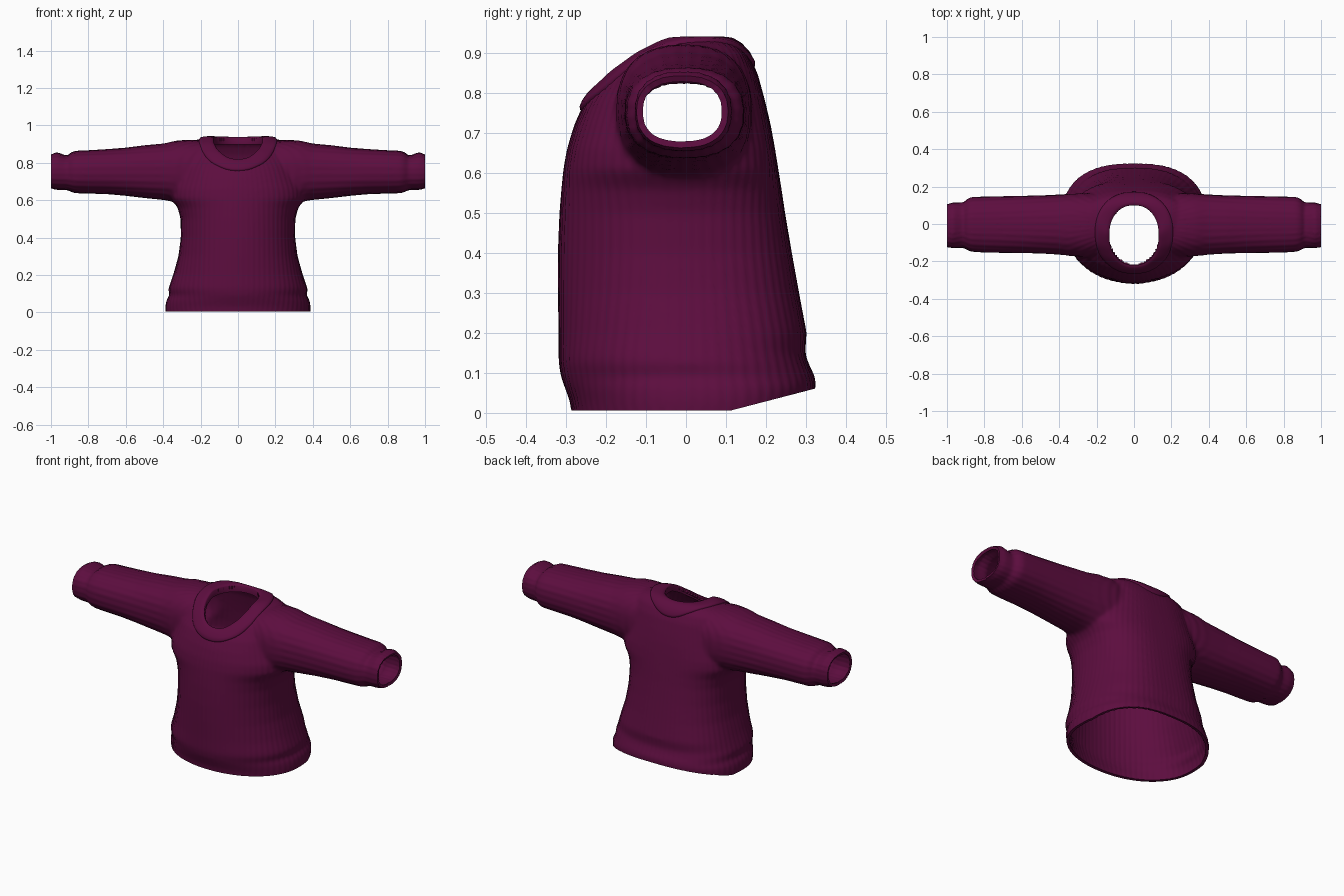
import bpy, bmesh
from math import sin, cos, pi, atan2, copysign
from mathutils import Vector
from mathutils.bvhtree import BVHTree

cube = bpy.data.objects.get("Cube")
if cube:
    bpy.data.objects.remove(cube, do_unlink=True)

wool = bpy.data.materials.new("plum_wool")
wool.use_nodes = True
PLUM = (0.108, 0.004, 0.049, 1)
wool.diffuse_color = PLUM
shader = next(n for n in wool.node_tree.nodes if n.type == 'BSDF_PRINCIPLED')
shader.inputs["Base Color"].default_value = PLUM
shader.inputs["Roughness"].default_value = 0.9


def new_object(name, bm):
    mesh = bpy.data.meshes.new(name)
    bm.to_mesh(mesh)
    bm.free()
    mesh.materials.append(wool)
    ob = bpy.data.objects.new(name, mesh)
    bpy.context.collection.objects.link(ob)
    return ob


def activate(ob):
    bpy.ops.object.select_all(action='DESELECT')
    ob.select_set(True)
    bpy.context.view_layer.objects.active = ob


def apply_modifier(ob, kind, **settings):
    mod = ob.modifiers.new(kind.lower(), kind)
    for key, value in settings.items():
        setattr(mod, key, value)
    activate(ob)
    bpy.ops.object.modifier_apply(modifier=mod.name)


def oval(i, n, front, back):
    """Point i of n on a unit superellipse, with its own power for each half."""
    a = 2 * pi * i / n
    c, s = cos(a), sin(a)
    power = back if s > 0 else front
    return (copysign(abs(c) ** (2 / power), c),
            copysign(abs(s) ** (2 / power), s))


def bridge(bm, rings):
    n = len(rings[0])
    for a, b in zip(rings, rings[1:]):
        for i in range(n):
            j = (i + 1) % n
            bm.faces.new((a[i], a[j], b[j], b[i]))


def loft(bm, rings):
    """Closed skin through rings of points."""
    rings = [[bm.verts.new(p) for p in ring] for ring in rings]
    bridge(bm, rings)
    bm.faces.new(rings[0])
    bm.faces.new(rings[-1])


# Torso sections: height, half width, front y, back y
TORSO = [
    (-.04, .385, -.28, .30), (.03, .388, -.29, .315), (.065, .382, -.303, .325),
    (.09, .366, -.312, .322), (.125, .372, -.318, .305), (.15, .363, -.318, .297),
    (.2, .346, -.318, .301), (.3, .318, -.32, .282), (.4, .305, -.32, .264),
    (.5, .306, -.316, .247), (.56, .322, -.311, .238), (.61, .36, -.306, .23),
    (.66, .36, -.297, .222), (.72, .335, -.279, .211), (.78, .318, -.252, .197),
    (.85, .30, -.195, .178), (.895, .28, -.14, .156), (.918, .235, -.1, .135),
    (.933, .18, -.08, .115)]
# Sleeve sections: x, bottom z, top z, front y, back y
SLEEVE = [
    (.1, .62, .91, -.16, .15), (.26, .585, .922, -.175, .165),
    (.33, .59, .918, -.172, .162), (.4, .602, .902, -.163, .157),
    (.5, .612, .893, -.157, .152), (.6, .624, .88, -.155, .15),
    (.7, .633, .872, -.154, .148), (.8, .636, .866, -.152, .146),
    (.87, .638, .863, -.148, .144), (.895, .645, .855, -.138, .132),
    (.91, .656, .835, -.126, .112), (.93, .655, .842, -.127, .115),
    (.97, .655, .857, -.129, .115), (.985, .66, .85, -.126, .108),
    (1.03, .67, .83, -.12, .10)]
SIDES = 64

bm = bmesh.new()
loft(bm, [[(w * u, (f + b) / 2 + (b - f) / 2 * v, z)
           for u, v in (oval(i, SIDES, 2.1, 2.6) for i in range(SIDES))]
          for z, w, f, b in TORSO])
for side in (-1, 1):
    loft(bm, [[(side * x, (f + b) / 2 + (b - f) / 2 * u, (lo + hi) / 2 + (hi - lo) / 2 * v)
               for u, v in (oval(i, SIDES, 2.4, 2.4) for i in range(SIDES))]
              for x, lo, hi, f, b in SLEEVE])
bmesh.ops.recalc_face_normals(bm, faces=bm.faces)
sweater = new_object("sweater_body", bm)

# Fuse torso and sleeves and soften the armpits
apply_modifier(sweater, 'REMESH', mode='VOXEL', voxel_size=0.01)
apply_modifier(sweater, 'SMOOTH', factor=0.5, iterations=10)

bm = bmesh.new()
bm.from_mesh(sweater.data)
surface = BVHTree.FromBMesh(bm)

# Collar: a raised band draped over the neckline
NECK_IN = (.132, .16, -.06)
NECK_OUT = (.208, .216, -.046)


def neck_point(t, i, n):
    """Point on the neckline, t = 0 inner edge to 1 outer edge."""
    a, b, c = (p + (q - p) * t for p, q in zip(NECK_IN, NECK_OUT))
    u, v = oval(i, n, 2.2, 2.2)
    return a * u, c + b * v


N = 96
collar = bmesh.new()
rings = []
for t, lift in ((0, -.035), (0, .0), (.05, .005), (.25, .008), (.5, .009),
                (.75, .009), (.93, .008), (1, .003), (1.01, -.008)):
    ring = []
    for i in range(N):
        x, y = neck_point(t, i, N)
        hit, normal, _, _ = surface.ray_cast(Vector((x, y, 2)), Vector((0, 0, -1)))
        push = Vector((0, 0, lift)) if t == 0 else normal * lift
        ring.append(collar.verts.new(hit + push))
    rings.append(ring)
bridge(collar, rings)
bmesh.ops.recalc_face_normals(collar, faces=collar.faces)
if sum(f.normal.z for f in collar.faces) < 0:
    bmesh.ops.reverse_faces(collar, faces=collar.faces)
collar_ob = new_object("collar", collar)

# Open the neck
a, b, c = NECK_IN
hole = [f for f in bm.faces
        if (p := f.calc_center_median()).z > .6
        and (p.x / a) ** 2 + ((p.y - c) / b) ** 2 < 1.1]
bmesh.ops.delete(bm, geom=hole, context='FACES')

# Open the hem (raised at the back) and both cuffs
for point, outward in (((0, 0, .006), (0, 0, -1)), ((0, .12, .008), (0, .26, -1)),
                       ((1, 0, 0), (1, 0, 0)), ((-1, 0, 0), (-1, 0, 0))):
    bmesh.ops.bisect_plane(bm, geom=bm.verts[:] + bm.edges[:] + bm.faces[:],
                           plane_co=point, plane_no=outward, clear_outer=True)
bmesh.ops.remove_doubles(bm, verts=bm.verts, dist=0.004)

# Knit ribs: vertical on the torso, lengthwise on the sleeves
bm.normal_update()
moves = []
for v in bm.verts:
    if v.is_boundary:
        continue
    x, y, z = v.co
    sleeve = min(max((abs(x) - .3) / .12, 0), 1) if z > .55 else 0
    rib = ((1 - sleeve) * sin(atan2(y, x) * 70)
           + sleeve * sin(atan2(z - .75, y) * 26))
    moves.append((v, v.normal * rib * .001))
for v, move in moves:
    v.co += move
bm.to_mesh(sweater.data)
bm.free()

# Fabric thickness
apply_modifier(sweater, 'SOLIDIFY', thickness=0.016, offset=-1)
apply_modifier(collar_ob, 'SOLIDIFY', thickness=0.008, offset=-1)
for ob in (sweater, collar_ob):
    ob.data.materials.clear()
    ob.data.materials.append(wool)
    activate(ob)
    bpy.ops.object.shade_smooth_by_angle(angle=pi / 3)
